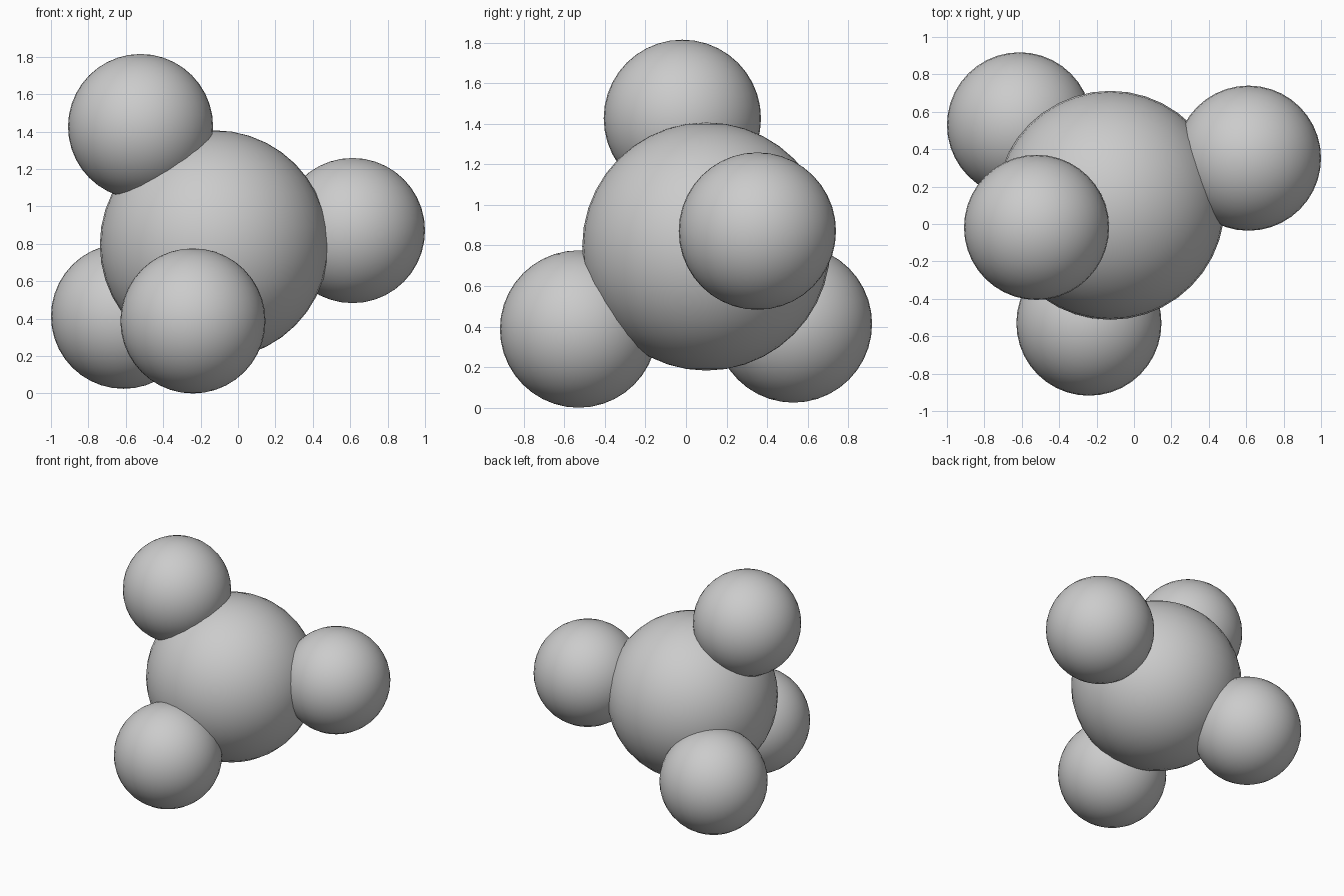
import bpy

if "Cube" in bpy.data.objects:
    bpy.data.objects.remove(bpy.data.objects["Cube"])


def ball(name, radius, centre):
    bpy.ops.mesh.primitive_uv_sphere_add(segments=40, ring_count=20,
                                         radius=radius, location=centre)
    obj = bpy.context.object
    obj.name = name
    bpy.ops.object.shade_smooth()
    return obj


# Large central ball
ball("central_ball", 0.612, (-0.127, 0.10, 0.795))

# Four smaller balls in a tetrahedral arrangement, sunk into the centre
R = 0.388
outer = {
    "top_ball": (-0.521, -0.018, 1.427),
    "right_ball": (0.612, 0.352, 0.871),
    "front_ball": (-0.241, -0.530, 0.388),
    "back_left_ball": (-0.612, 0.530, 0.413),
}
for name, centre in outer.items():
    ball(name, R, centre)
